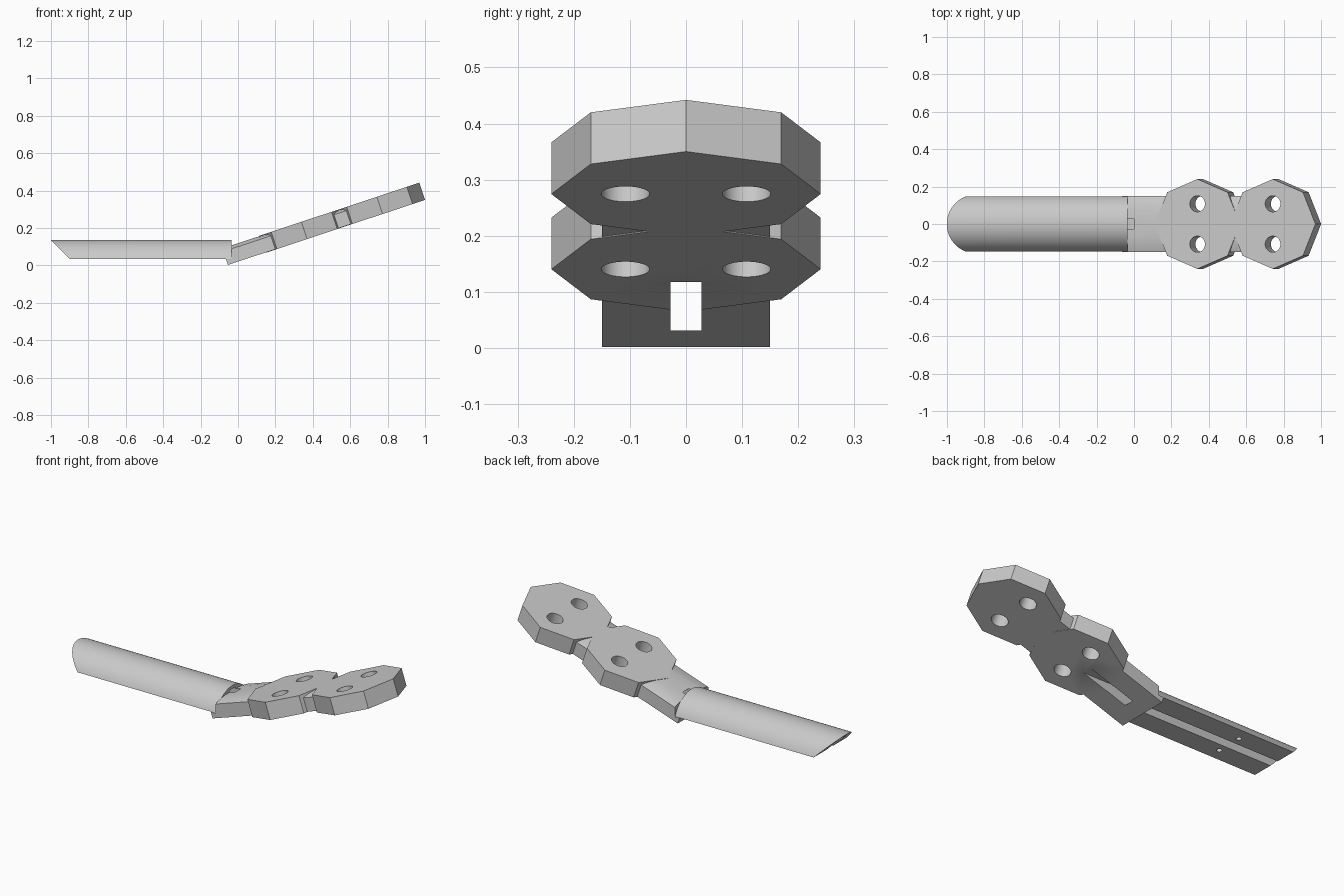
import bpy, bmesh, math
from mathutils import Matrix, Vector

cube = bpy.data.objects.get("Cube")
if cube:
    bpy.data.objects.remove(cube, do_unlink=True)

grey = bpy.data.materials.new("light grey plastic")
grey.use_nodes = True
GREY = (0.59, 0.59, 0.59, 1)
grey.diffuse_color = GREY
grey.node_tree.nodes["Principled BSDF"].inputs["Base Color"].default_value = GREY

# Tilted frame of the blade: x along it, z through its thickness
TILT = math.atan2(0.35, 1.053)
BLADE = Matrix.Translation((-0.053, 0, 0)) @ Matrix.Rotation(-TILT, 4, "Y")
THICK = 0.097
RADIUS = 0.24
LENGTH = 1.11
CENTRES = (LENGTH - RADIUS - 0.425, LENGTH - RADIUS)


def prism(name, points, sweep, matrix=Matrix.Identity(4), end_rule=None):
    """Closed profile swept along a vector; end_rule may move the vertices."""
    bm = bmesh.new()
    near = [bm.verts.new(p) for p in points]
    far = [bm.verts.new(Vector(p) + Vector(sweep)) for p in points]
    bm.faces.new(near[::-1])
    bm.faces.new(far)
    for i in range(len(near)):
        j = (i + 1) % len(near)
        bm.faces.new((near[i], near[j], far[j], far[i]))
    if end_rule:
        for v in bm.verts:
            end_rule(v.co)
    bm.transform(matrix)
    bm.normal_update()
    if bm.calc_volume(signed=True) < 0:
        bmesh.ops.reverse_faces(bm, faces=bm.faces)
    mesh = bpy.data.meshes.new(name)
    bm.to_mesh(mesh)
    bm.free()
    mesh.materials.append(grey)
    ob = bpy.data.objects.new(name, mesh)
    bpy.context.collection.objects.link(ob)
    return ob


def box(name, lo, hi):
    pts = [(lo[0], y, z) for y, z in
           ((lo[1], lo[2]), (hi[1], lo[2]), (hi[1], hi[2]), (lo[1], hi[2]))]
    return prism(name, pts, (hi[0] - lo[0], 0, 0))


def disc(name, x, y, z, radius, height, sides, matrix=Matrix.Identity(4)):
    pts = [(x + radius * math.cos(a), y + radius * math.sin(a), z)
           for a in (math.tau * i / sides for i in range(sides))]
    return prism(name, pts, (0, 0, height), matrix)


def combine(ob, other, operation):
    """Apply a boolean and remove the helper."""
    mod = ob.modifiers.new("combine", "BOOLEAN")
    mod.operation = operation
    mod.solver = "EXACT"
    mod.object = other
    bpy.context.view_layer.objects.active = ob
    bpy.ops.object.modifier_apply(modifier=mod.name)
    bpy.data.objects.remove(other, do_unlink=True)


# Handle: half-round bar with a slanted end
R, AXIS, FLOOR = 0.157, -0.021, 0.035
half = math.acos((FLOOR - AXIS) / R)
arc = [(-0.035, R * math.sin(a), AXIS + R * math.cos(a))
       for a in (half * (i / 20 - 1) for i in range(41))]


def slant(co):
    if co.x < -0.5:
        co.x = -0.9 - (co.z - FLOOR)


handle = prism("handle", arc, (-0.9, 0, 0), end_rule=slant)
groove = box("groove_cutter", (-1.2, -0.028, -0.02), (0.1, 0.028, 0.118))
combine(handle, groove, "DIFFERENCE")
for side in (-1, 1):
    hole = disc("pin_cutter", -0.61, side * 0.075, 0.0, 0.014, 0.075, 20)
    combine(handle, hole, "DIFFERENCE")

# Blade: neck bar with softened top edges, slightly thinner than the octagons
edge = [(0.15, 0.002), (0.15, 0.078), (0.12, 0.088), (0.07, THICK - 0.002)]
profile = [(0, y, z) for y, z in edge] + [(0, -y, z) for y, z in reversed(edge)]
blade = prism("blade", profile, (0.75, 0, 0), BLADE)
neck_trim = box("neck_cutter", (-0.3, -0.3, FLOOR), (-0.035, 0.3, 0.3))
combine(blade, neck_trim, "DIFFERENCE")

# Two overlapping octagons as one outline, meeting in a notch on each side
middle = sum(CENTRES) / 2
corners = [(c + RADIUS * math.cos(a), RADIUS * math.sin(a))
           for c, steps in ((CENTRES[1], range(4)), (CENTRES[0], range(1, 5)))
           for a in (math.pi * i / 4 for i in steps)]
diagonal = RADIUS * math.sqrt(0.5)
notch = (RADIUS - (middle - CENTRES[0])) / (RADIUS - diagonal) * diagonal
upper = corners[:4] + [(middle, notch)] + corners[4:]
outline = upper + [(x, -y) for x, y in reversed(upper[1:-1])]
plate = prism("octagons", [(x, y, 0) for x, y in outline], (0, 0, THICK), BLADE)
combine(blade, plate, "UNION")

# Screw holes and the slot shared with the handle groove
for centre in CENTRES:
    for side in (-1, 1):
        hole = disc("hole_cutter", centre, side * 0.108, -0.1, 0.043, 0.3, 40, BLADE)
        combine(blade, hole, "DIFFERENCE")
slot = box("slot_cutter", (-0.2, -0.028, 0.031), (0.34, 0.028, 0.118))
combine(blade, slot, "DIFFERENCE")

# Smooth the round surfaces, keep the edges sharp
for ob in (handle, blade):
    bpy.ops.object.select_all(action="DESELECT")
    ob.select_set(True)
    bpy.context.view_layer.objects.active = ob
    bpy.ops.object.shade_smooth_by_angle(angle=math.radians(25))
